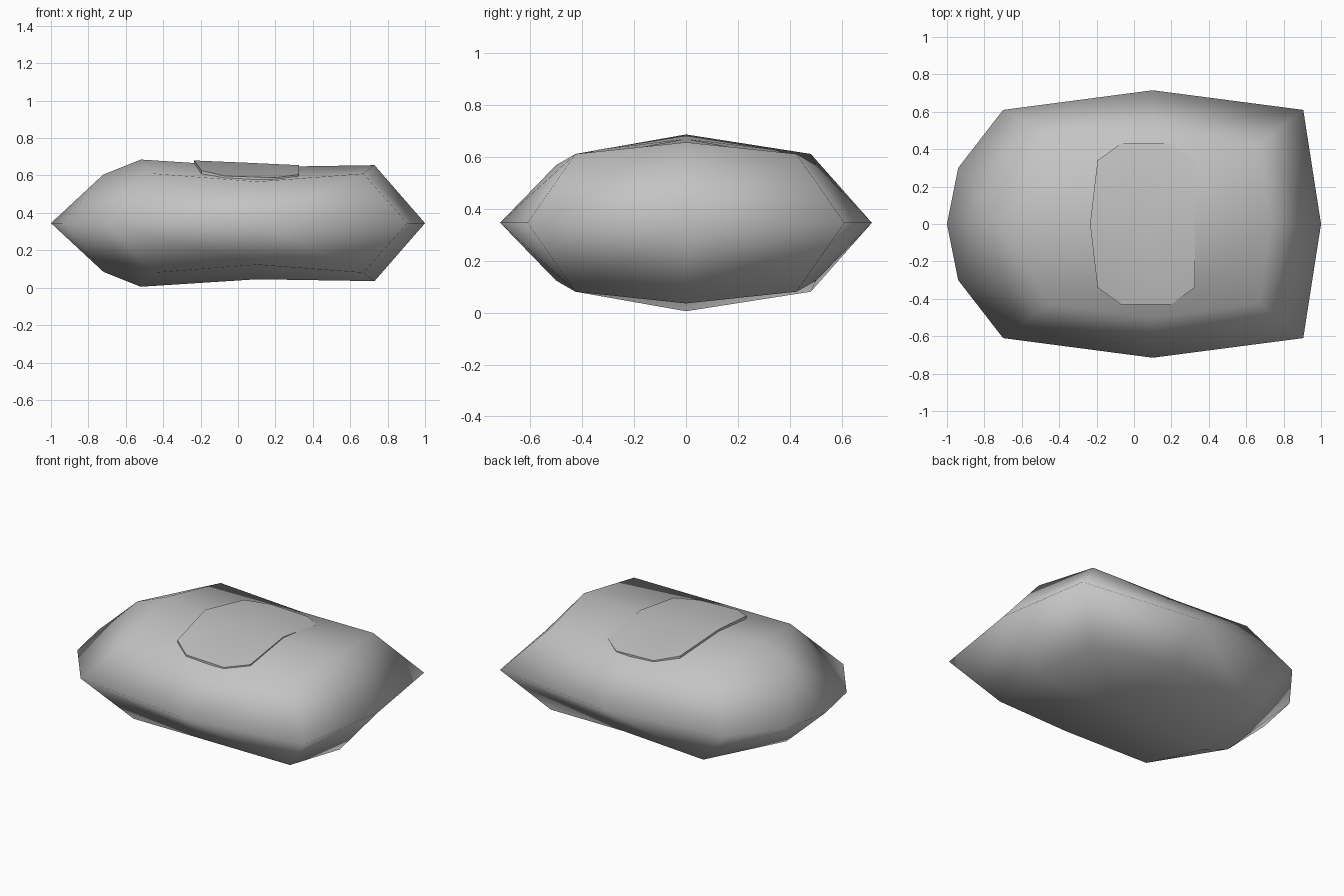
import bpy
import bmesh
import math

cube = bpy.data.objects.get("Cube")
if cube:
    bpy.data.objects.remove(cube, do_unlink=True)

MID = 0.345  # height of the widest outline

grey = bpy.data.materials.new("light_grey")
grey.use_nodes = True
colour = (0.55, 0.55, 0.55, 1)
grey.diffuse_color = colour
grey.node_tree.nodes["Principled BSDF"].inputs["Base Color"].default_value = colour


def finish(bm, name, angle):
    bmesh.ops.remove_doubles(bm, verts=bm.verts[:], dist=0.0005)
    bmesh.ops.recalc_face_normals(bm, faces=bm.faces[:])
    mesh = bpy.data.meshes.new(name)
    bm.to_mesh(mesh)
    bm.free()
    mesh.materials.append(grey)
    obj = bpy.data.objects.new(name, mesh)
    bpy.context.collection.objects.link(obj)
    bpy.ops.object.select_all(action='DESELECT')
    obj.select_set(True)
    bpy.context.view_layer.objects.active = obj
    bpy.ops.object.shade_smooth_by_angle(angle=math.radians(angle))
    return obj


# Cross-sections of the upper half: rim, shoulder, ridge, shoulder, rim
sections = [
    [(-0.70, -0.61, MID), (-0.45, -0.425, 0.61), (-0.52, 0, 0.685),
     (-0.46, 0.48, 0.61), (-0.70, 0.61, MID)],
    [(0.10, -0.715, MID), (0.10, -0.50, 0.567), (0.10, 0, 0.645),
     (0.10, 0.50, 0.567), (0.10, 0.715, MID)],
    [(0.905, -0.61, MID), (0.67, -0.425, 0.61), (0.73, 0, 0.655),
     (0.67, 0.425, 0.61), (0.905, 0.61, MID)],
]
left_end, right_end = sections[0], sections[-1]
tip = (1, 0, MID)
nose, brow = (-1, 0, MID), (-0.72, 0, 0.605)

polygons = []
for a, b in zip(sections, sections[1:]):
    for i in range(4):
        polygons.append((a[i], b[i], b[i + 1], a[i + 1]))
# Pointed end
for i in range(4):
    polygons.append((right_end[i], tip, right_end[i + 1]))
# Rounded end
for side, rim, shoulder in ((-1, 0, 1), (1, 4, 3)):
    cheek = (-0.94, side * 0.3, MID)
    polygons += [(left_end[rim], left_end[shoulder], cheek),
                 (cheek, left_end[shoulder], brow),
                 (left_end[shoulder], left_end[2], brow),
                 (cheek, brow, nose)]

# Body: the upper half and its reflection below the rim
bm = bmesh.new()
for poly in polygons:
    for flip in (1, -1):
        bm.faces.new([bm.verts.new((x, y, MID + flip * (z - MID))) for x, y, z in poly])
finish(bm, "body", 180)

# Raised cap on top, a shallow dome with a short skirt
half = [(-0.235, 0, 0.68), (-0.195, 0.34, 0.626), (-0.07, 0.43, 0.597),
        (0.20, 0.43, 0.588), (0.325, 0.34, 0.605), (0.325, 0, 0.655)]
outline = half + [(x, -y, z) for x, y, z in reversed(half[1:-1])]
hub = (0.05, 0, 0.668)
bm = bmesh.new()
for p, q in zip(outline, outline[1:] + outline[:1]):
    low_p, low_q = [(x, y, z - 0.05) for x, y, z in (p, q)]
    for poly in ((p, q, hub), (p, low_p, low_q, q)):
        bm.faces.new([bm.verts.new(v) for v in poly])
finish(bm, "top_cap", 40)
